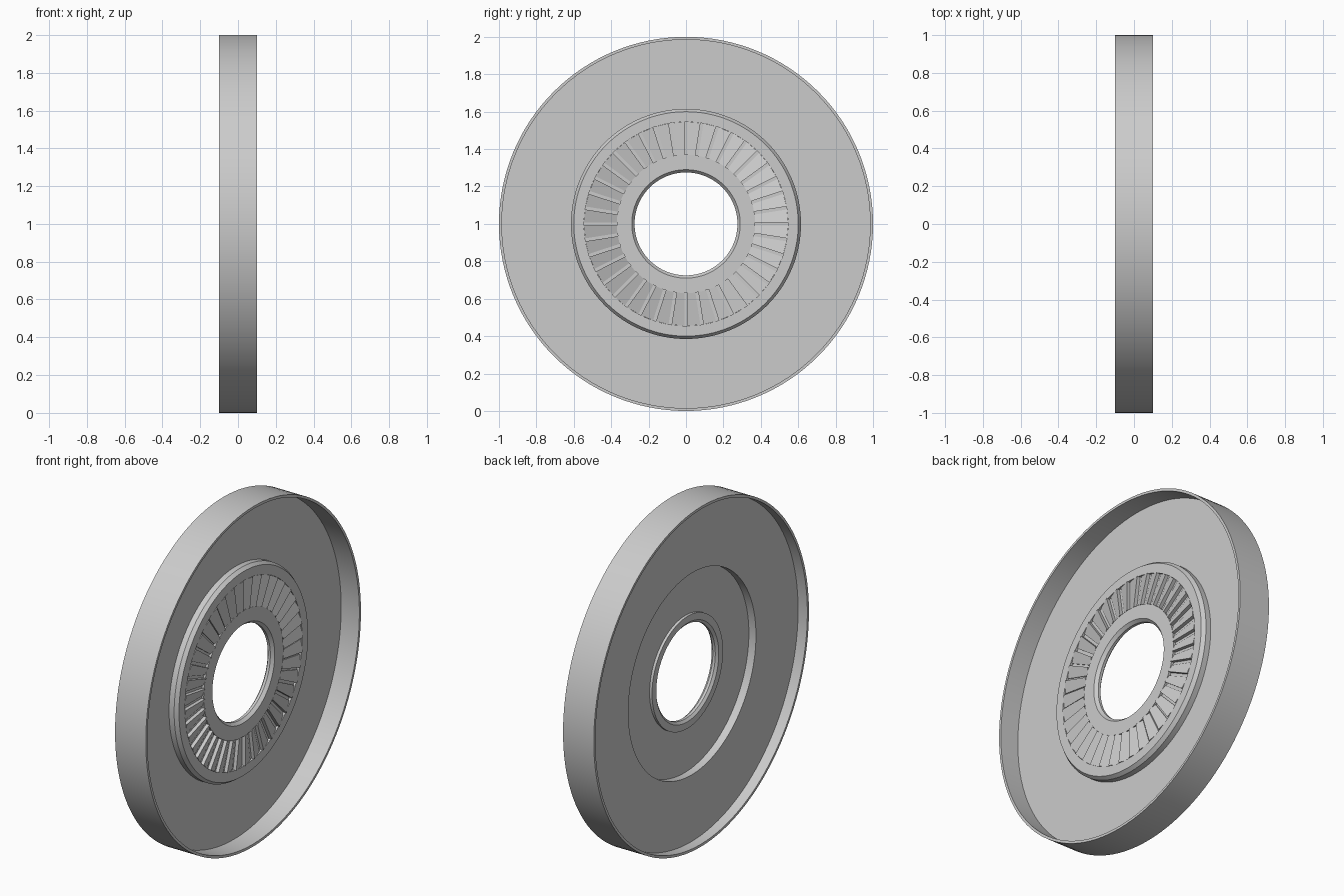
import bpy
import bmesh
from math import cos, sin, pi, radians

SEGMENTS = 128
VANES = 40
CENTRE_Z = 1.0

cube = bpy.data.objects.get("Cube")
if cube:
    bpy.data.objects.remove(cube, do_unlink=True)

metal = bpy.data.materials.new("plain_grey")
metal.use_nodes = True
GREY = (0.6, 0.6, 0.6, 1.0)
metal.diffuse_color = GREY
metal.node_tree.nodes["Principled BSDF"].inputs["Base Color"].default_value = GREY


def ring_point(x, radius, angle, offset=0.0):
    """Point around the x axis, with an optional sideways offset."""
    return (x, radius * cos(angle) - offset * sin(angle),
            radius * sin(angle) + offset * cos(angle))


def finish(name, bm, smooth):
    bmesh.ops.recalc_face_normals(bm, faces=bm.faces)
    mesh = bpy.data.meshes.new(name)
    bm.to_mesh(mesh)
    bm.free()
    mesh.materials.append(metal)
    obj = bpy.data.objects.new(name, mesh)
    obj.location.z = CENTRE_Z
    bpy.context.collection.objects.link(obj)
    if smooth:
        bpy.ops.object.select_all(action="DESELECT")
        obj.select_set(True)
        bpy.context.view_layer.objects.active = obj
        bpy.ops.object.shade_smooth_by_angle(angle=radians(20))
    return obj


def lathe(name, profile):
    """Revolve a closed (x, radius) profile around the x axis."""
    bm = bmesh.new()
    rings = [[bm.verts.new(ring_point(x, r, 2 * pi * i / SEGMENTS))
              for x, r in profile] for i in range(SEGMENTS)]
    n = len(profile)
    for i, ring in enumerate(rings):
        after = rings[(i + 1) % SEGMENTS]
        for j in range(n):
            k = (j + 1) % n
            bm.faces.new((ring[j], ring[k], after[k], after[j]))
    return finish(name, bm, True)


# Outer rim band
lathe("outer_rim", [(-0.1, 0.985), (-0.1, 1.0), (0.1, 1.0), (0.1, 0.985)])

# Web with raised hub, vane channel, bore and recessed back
lathe("web_and_hub", [
    (-0.018, 0.99), (-0.018, 0.615), (0.015, 0.615), (0.036, 0.6),
    (0.036, 0.545), (0.022, 0.545), (0.022, 0.37), (0.036, 0.37),
    (0.036, 0.29), (0.018, 0.275), (0.002, 0.275), (-0.01, 0.29),
    (-0.01, 0.33), (0.006, 0.33), (0.006, 0.593), (-0.04, 0.593),
    (-0.04, 0.99)])

# Ring of sloping vanes, separated by narrow parallel-sided gaps
bm = bmesh.new()
FLOOR, LOW, HIGH, HALF_GAP = 0.02, 0.027, 0.043, 0.008
step = 2 * pi / VANES
for i in range(VANES):
    a, b = i * step, (i + 1) * step
    ends = []
    for radius in (0.37, 0.545):
        ends.append([bm.verts.new(ring_point(x, radius, angle, offset))
                     for x, angle, offset in (
                         (FLOOR, a, HALF_GAP), (HIGH, a, HALF_GAP),
                         (LOW, b, -HALF_GAP), (FLOOR, b, -HALF_GAP))])
    inner, outer = ends
    bm.faces.new(inner)
    bm.faces.new(reversed(outer))
    for j in range(4):
        k = (j + 1) % 4
        bm.faces.new((inner[j], outer[j], outer[k], inner[k]))
finish("hub_vanes", bm, False)
